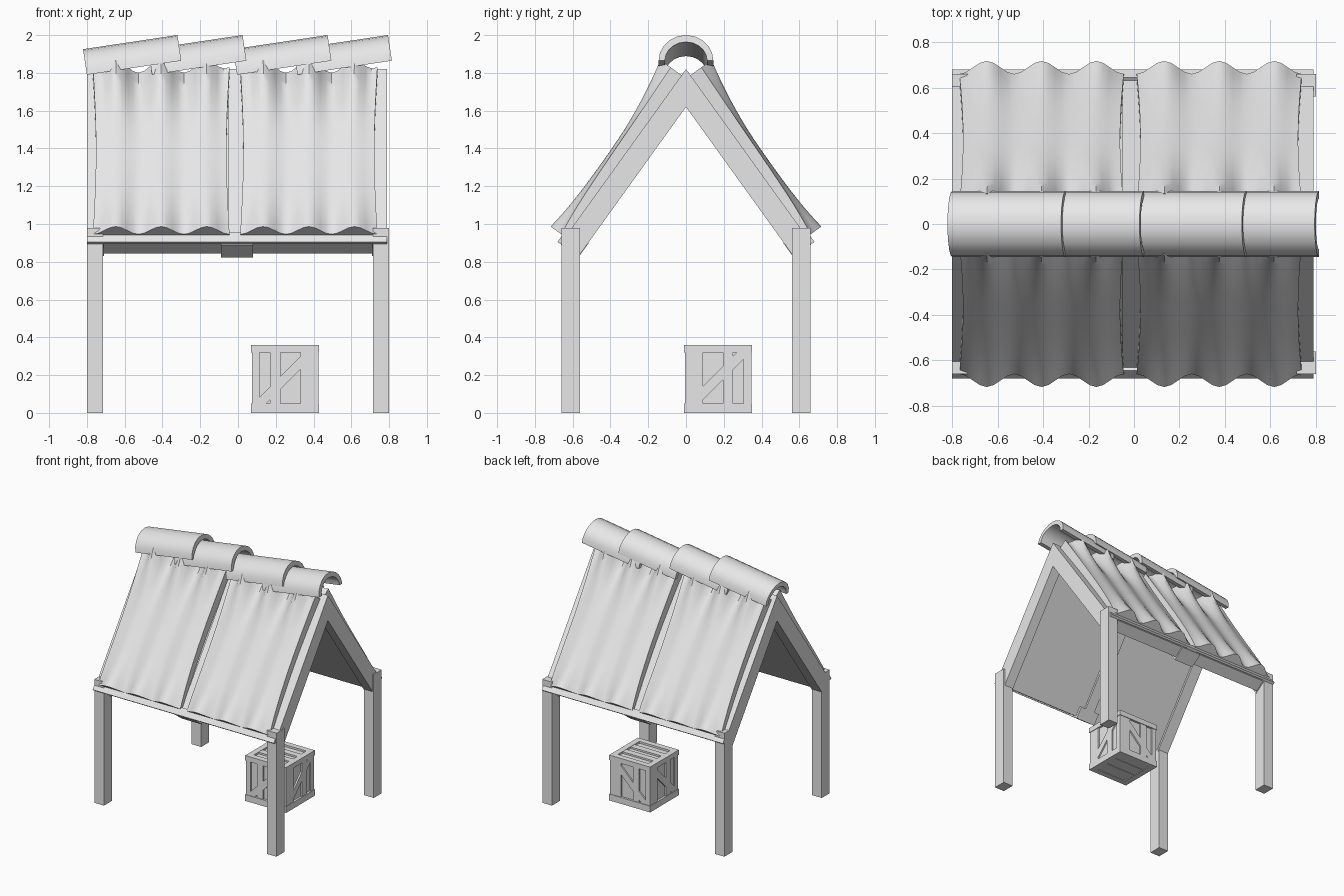
import bpy, bmesh
from math import sin, cos, pi, radians, atan
from mathutils import Matrix

cube = bpy.data.objects.get("Cube")
if cube:
    bpy.data.objects.remove(cube, do_unlink=True)

grey = bpy.data.materials.new("plain_grey")
grey.use_nodes = True
grey.diffuse_color = (0.8, 0.8, 0.8, 1)
grey.node_tree.nodes["Principled BSDF"].inputs["Base Color"].default_value = (0.8, 0.8, 0.8, 1)

PITCH = atan(1.39)
C, S = cos(PITCH), sin(PITCH)
APEX = 1.82
EAVE = 1.135      # rafter length along the slope


def finish(name, bm, matrix=Matrix(), smooth=False):
    bmesh.ops.recalc_face_normals(bm, faces=bm.faces)
    mesh = bpy.data.meshes.new(name)
    bm.to_mesh(mesh)
    bm.free()
    mesh.materials.append(grey)
    ob = bpy.data.objects.new(name, mesh)
    bpy.context.collection.objects.link(ob)
    ob.matrix_world = matrix
    if smooth:
        bpy.ops.object.select_all(action='DESELECT')
        ob.select_set(True)
        bpy.context.view_layer.objects.active = ob
        bpy.ops.object.shade_smooth_by_angle(angle=radians(40))
    return ob


def prism(name, profile, x0, x1, matrix=Matrix(), smooth=False):
    """Extrude a closed (y, z) profile from x0 to x1."""
    bm = bmesh.new()
    face = bm.faces.new([bm.verts.new((x0, y, z)) for y, z in profile])
    ext = bmesh.ops.extrude_face_region(bm, geom=[face])
    for v in ext["geom"]:
        if isinstance(v, bmesh.types.BMVert):
            v.co.x = x1
    return finish(name, bm, matrix, smooth)


def rect(a, b, c, d):
    return [(a, c), (b, c), (b, d), (a, d)]


def slope(s, h, side=1):
    """Point s down the roof slope and h above it."""
    return side * (s * C + h * S), APEX - s * S + h * C


def chevron(name, x0, x1, top, bottom, length):
    pts = [(0, APEX + top / C), slope(length, top), slope(length, bottom),
           (0, APEX + bottom / C), slope(length, bottom, -1), slope(length, top, -1)]
    return prism(name, pts, x0, x1)


# Corner posts
for fx, x in (("right", -0.8), ("left", 0.715)):
    for fy, y in (("front", -0.66), ("back", 0.56)):
        prism(f"{fy}_{fx}_post", rect(y, y + 0.1, 0, 0.98), x, x + 0.085)

# Rafters and the flat boarding between them
chevron("right_rafter", -0.8, -0.71, 0, -0.117, EAVE)
chevron("left_rafter", 0.71, 0.79, 0, -0.117, EAVE)
chevron("middle_rafter", -0.05, 0.035, 0, -0.117, EAVE)
chevron("roof_boarding", -0.72, 0.72, -0.01, -0.1, EAVE - 0.005)

# Eave strips and the middle brackets
for end, side in (("front", -1), ("back", 1)):
    strip = [slope(s, h, side) for s, h in ((1.08, 0), (1.14, 0), (1.14, 0.018), (1.08, 0.018))]
    prism(f"{end}_eave_strip", strip, -0.8, 0.79)
    bracket = [slope(s, h, side) for s, h in ((1.05, -0.005), (1.142, -0.005), (1.142, -0.12), (1.05, -0.12))]
    prism(f"{end}_bracket", bracket, -0.09, 0.08)


# Rippled cloth sheets
def cloth(name, x0, x1, side):
    bm = bmesh.new()
    bmesh.ops.create_grid(bm, x_segments=24, y_segments=18, size=0.5)
    rim = [e for e in bm.edges if e.is_boundary]
    ext = bmesh.ops.extrude_edge_only(bm, edges=rim)
    skirt = {v for v in ext["geom"] if isinstance(v, bmesh.types.BMVert)}
    for v in bm.verts:
        u, t = v.co.x + 0.5, v.co.y + 0.5
        wave = -cos(u * 6 * pi)
        inner = min(1, 8 * u, 8 * (1 - u))
        amp = 0.008 + 0.027 * t ** 6 + 0.05 * max(0, 1 - t / 0.5) ** 2 * inner
        body = 0.06 + 0.02 * (1 - t) ** 2
        h = body + amp * wave
        if v in skirt:
            h = -0.005
        pinch = 0.016 * sin(pi * t) * (1 - 2 * u)
        y, z = slope(0.04 + 1.055 * t, h, side)
        v.co = (x0 + (x1 - x0) * u + pinch, y, z)
    finish(name, bm, smooth=True)


for end, side in (("front", -1), ("back", 1)):
    cloth(f"{end}_right_cloth", -0.768, -0.045, side)
    cloth(f"{end}_left_cloth", 0.012, 0.738, side)

# Overlapping half-round ridge tiles
arc = [pi * i / 10 for i in range(11)]
ring = [(0.145 * cos(a), 0.137 * sin(a)) for a in arc]
ring += [(0.112 * cos(a), 0.1 * sin(a)) for a in reversed(arc)]
for i, x in enumerate((-0.8, -0.455, -0.005, 0.315)):
    m = Matrix.Translation((x, 0, 1.79)) @ Matrix.Rotation(radians(-8.5), 4, 'Y')
    prism(f"ridge_tile_{i + 1}", ring, 0, 0.505, m, True)

# Crate: recessed core with boards on each side
R = 0.18
base = Matrix.Translation((0.25, 0.17, 0))
prism("crate_core", rect(-0.163, 0.163, 0.005, 0.345), -0.163, 0.163, base)
boards = [rect(-0.176, -0.135, 0.03, 0.34), rect(-0.08, -0.025, 0.03, 0.34),
          rect(0.08, 0.176, 0.03, 0.34),
          [(-0.135, 0.05), (-0.1, 0.05), (0.08, 0.23), (0.08, 0.3), (-0.135, 0.085)]]
# each side: name, turn, sideways flip, upside-down flip
for name, turn, fu, fz in (("left", 0, -1, -1), ("back", 90, -1, 1),
                           ("right", 180, -1, 1), ("front", -90, 1, 1)):
    m = base @ Matrix.Rotation(radians(turn), 4, 'Z')
    for k, pts in enumerate(boards):
        shaped = [(u * fu, z if fz > 0 else 0.37 - z) for u, z in pts]
        prism(f"crate_{name}_board_{k + 1}", shaped, 0.15, 0.175, m)
    for part, z0, z1 in (("bottom", 0, 0.05), ("top", 0.32, 0.36)):
        prism(f"crate_{name}_{part}_rail", rect(-R, R, z0, z1), 0.135, R, m)

# Crate lid and floor slats
for part, z0, z1 in (("lid", 0.335, 0.358), ("floor", 0.002, 0.02)):
    for k, y in enumerate((-0.05, 0.05)):
        prism(f"crate_{part}_slat_{k + 1}", rect(y - 0.025, y + 0.025, z0, z1), -0.15, 0.15, base)
